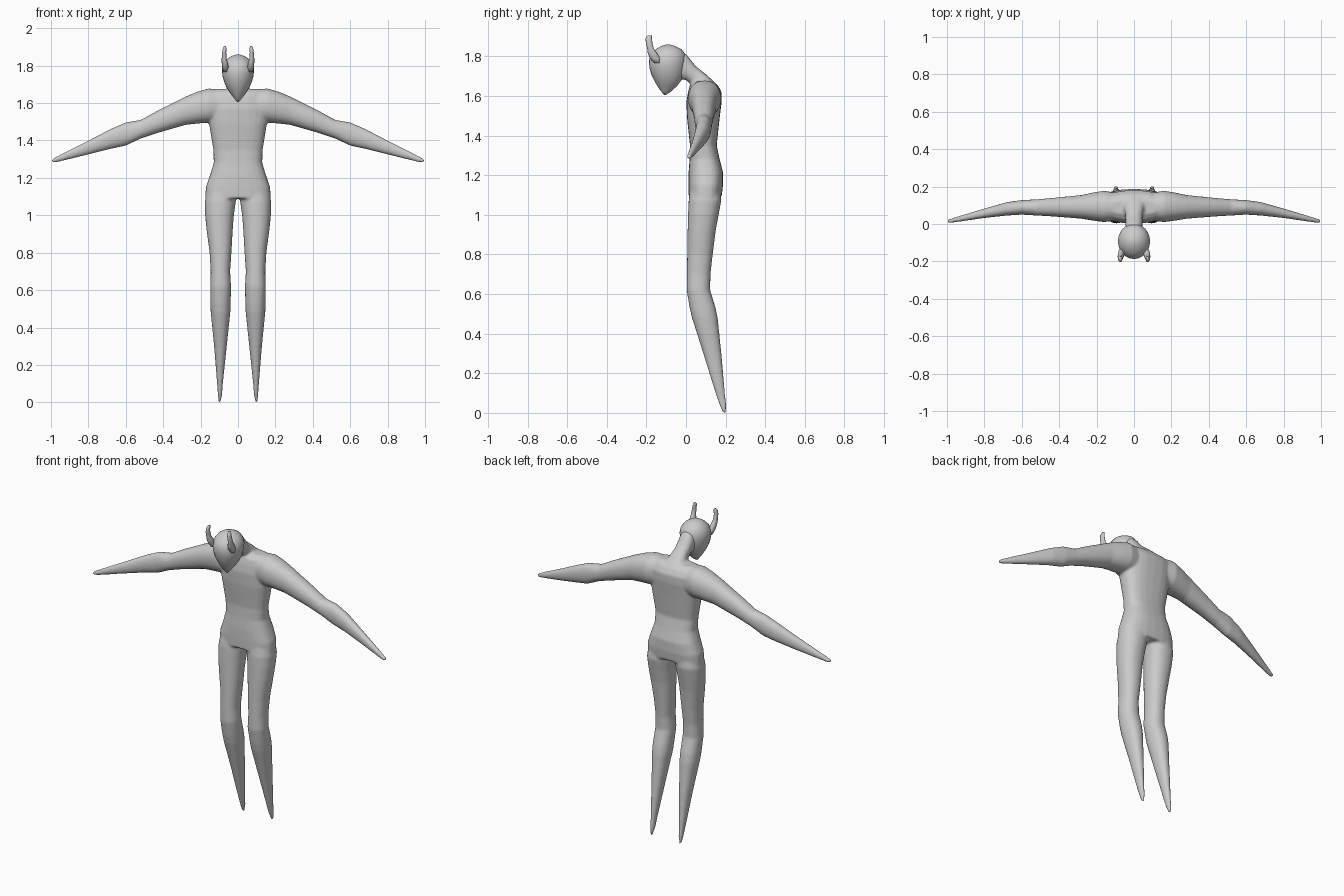
import bpy, bmesh, math
from mathutils import Vector

grey = bpy.data.materials.new("plain grey")
grey.diffuse_color = (0.6, 0.6, 0.6, 1)


def loft(bm, axis, rings, side=1, n=24, power=2.3):
    """Skin closed rounded rings; each ring is (station, a0, a1, b0, b1)."""
    loops = []
    for s, a0, a1, b0, b1 in rings:
        loop = []
        for i in range(n):
            t = 2 * math.pi * i / n
            c, d = math.cos(t), math.sin(t)
            a = (a0 + a1) / 2 + (a1 - a0) / 2 * math.copysign(abs(c) ** (2 / power), c)
            b = (b0 + b1) / 2 + (b1 - b0) / 2 * math.copysign(abs(d) ** (2 / power), d)
            p = {'X': (s, a, b), 'Y': (a, s, b), 'Z': (a, b, s)}[axis]
            loop.append(bm.verts.new((p[0] * side, p[1], p[2])))
        loops.append(loop)
    faces = [bm.faces.new(loops[0]), bm.faces.new(loops[-1])]
    for l, m in zip(loops, loops[1:]):
        for i in range(n):
            j = (i + 1) % n
            faces.append(bm.faces.new((l[i], l[j], m[j], m[i])))
    bmesh.ops.recalc_face_normals(bm, faces=faces)


def finish(bm, name):
    me = bpy.data.meshes.new(name)
    bm.to_mesh(me)
    bm.free()
    me.materials.append(grey)
    for p in me.polygons:
        p.use_smooth = True
    ob = bpy.data.objects.new(name, me)
    bpy.context.collection.objects.link(ob)
    return ob


# Body: torso, neck, legs and arms fused into one skin
bm = bmesh.new()
loft(bm, 'Z', [
    (1.09, -.176, .176, .013, .18), (1.15, -.172, .172, .012, .187),
    (1.215, -.15, .15, .013, .187), (1.28, -.13, .13, .018, .17),
    (1.35, -.132, .132, .02, .155), (1.49, -.155, .155, .005, .17),
    (1.57, -.16, .16, .002, .18), (1.62, -.16, .16, .01, .18),
    (1.655, -.15, .15, .02, .16), (1.675, -.13, .13, .05, .13)], power=2.6)
loft(bm, 'Y', [
    (-.07, -.05, .05, 1.69, 1.83), (0, -.045, .045, 1.68, 1.812),
    (.05, -.045, .045, 1.64, 1.75), (.1, -.06, .06, 1.58, 1.71),
    (.15, -.08, .08, 1.56, 1.665)])
legs = [
    (0, .092, .104, .186, .202), (.04, .085, .108, .168, .204),
    (.1, .081, .112, .148, .197), (.29, .061, .127, .09, .18),
    (.48, .041, .146, .03, .16), (.53, .039, .148, .018, .15),
    (.62, .037, .149, .003, .122), (.7, .042, .146, .004, .124),
    (.8, .035, .152, .006, .135), (.92, .028, .168, .008, .15),
    (1.0, .022, .176, .01, .165), (1.07, .012, .178, .013, .178),
    (1.15, .002, .16, .025, .17)]
arms = [
    (0, .03, .15, 1.51, 1.67), (.16, .01, .178, 1.495, 1.678),
    (.22, .018, .168, 1.49, 1.66), (.28, .028, .155, 1.483, 1.635),
    (.43, .04, .14, 1.44, 1.56), (.52, .045, .132, 1.41, 1.51),
    (.6, .05, .128, 1.372, 1.497), (.68, .045, .117, 1.355, 1.462),
    (.8, .032, .083, 1.325, 1.4), (.95, .01, .038, 1.288, 1.325),
    (.985, .005, .027, 1.28, 1.306), (.998, .009, .022, 1.285, 1.3)]
for side in (-1, 1):
    loft(bm, 'Z', legs, side, power=2.2)
    loft(bm, 'X', arms, side, power=2.2)
body = finish(bm, "body")
remesh = body.modifiers.new("fuse", 'REMESH')
remesh.mode = 'VOXEL'
remesh.voxel_size = 0.008
remesh.use_smooth_shade = True
smooth = body.modifiers.new("soften", 'SMOOTH')
smooth.factor = 0.5
smooth.iterations = 4

# Head: egg tapering to a pointed chin
bm = bmesh.new()
loft(bm, 'Z', [
    (1.605, -.004, .004, -.11, -.102), (1.622, -.018, .018, -.125, -.075),
    (1.65, -.04, .04, -.145, -.045), (1.68, -.06, .06, -.162, -.022),
    (1.71, -.073, .073, -.176, -.008), (1.745, -.083, .083, -.185, -.002),
    (1.78, -.086, .086, -.187, .002), (1.81, -.078, .078, -.177, -.003),
    (1.835, -.06, .06, -.153, -.022), (1.852, -.034, .034, -.125, -.055),
    (1.859, -.01, .01, -.1, -.08)], power=2)
finish(bm, "head")

# Horns: short, flattened and curling upwards
for side, label in ((-1, "left"), (1, "right")):
    bm = bmesh.new()
    loft(bm, 'Z', [
        (1.765, .055, .078, -.16, -.125), (1.79, .05, .085, -.182, -.13),
        (1.815, .054, .087, -.193, -.146), (1.84, .061, .087, -.196, -.163),
        (1.87, .063, .085, -.203, -.17), (1.892, .062, .081, -.204, -.172),
        (1.906, .064, .075, -.192, -.173)], side, n=12, power=2)
    finish(bm, label + "_horn")
